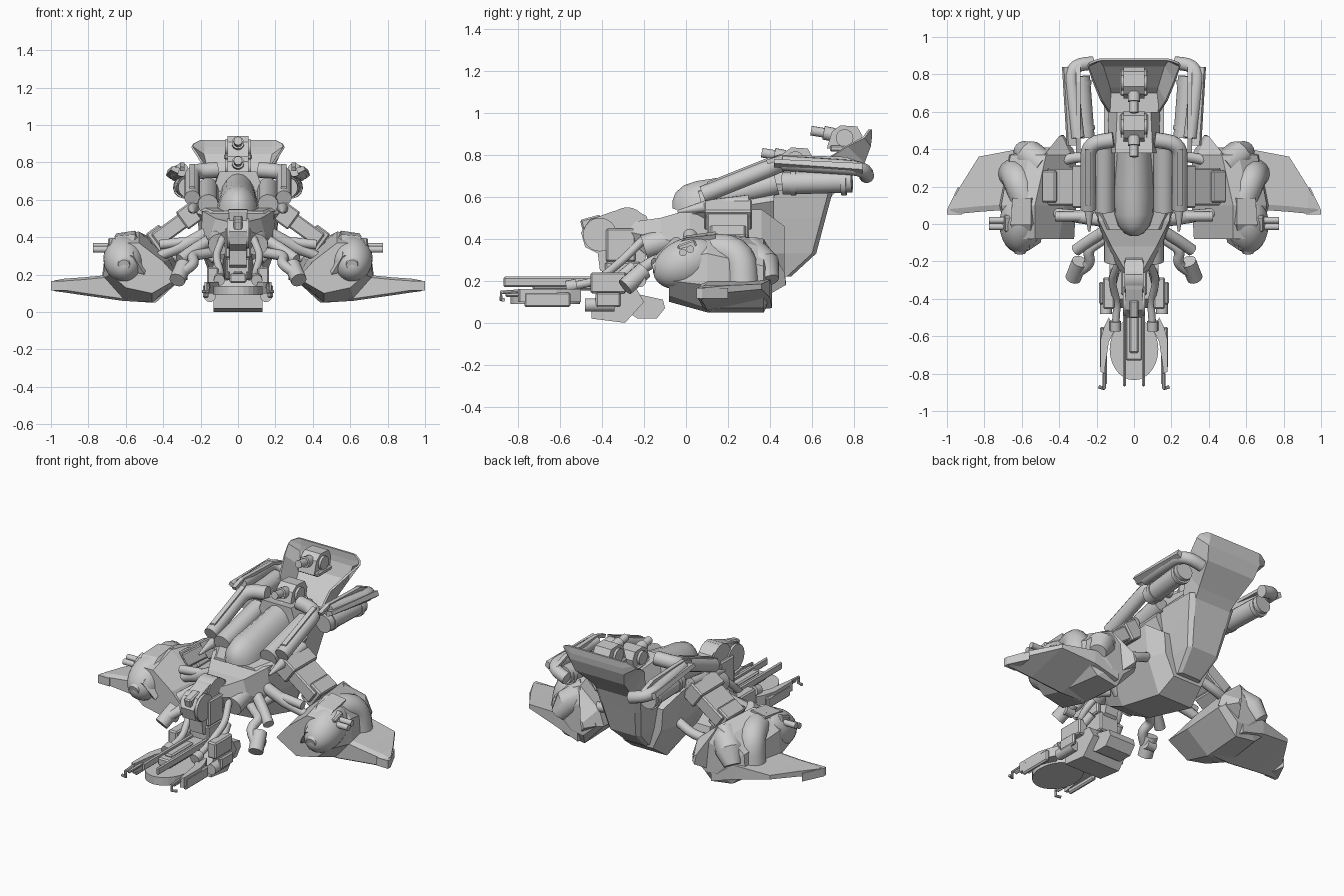
import bpy, bmesh, math
from mathutils import Vector as V, Quaternion, Matrix

if "Cube" in bpy.data.objects:
    bpy.data.objects.remove(bpy.data.objects["Cube"])

def finish(bm, name, mirror=False, smooth=True):
    bmesh.ops.recalc_face_normals(bm, faces=bm.faces)
    me = bpy.data.meshes.new(name)
    bm.to_mesh(me); bm.free()
    if smooth:
        me.shade_smooth()
        me.set_sharp_from_angle(angle=math.radians(32))
    ob = bpy.data.objects.new(name, me)
    bpy.context.collection.objects.link(ob)
    if mirror:
        ob.modifiers.new("mirror", 'MIRROR').use_axis = (True, False, False)
    return ob

def loft(name, rings, mirror=False, smooth=False, caps=True):
    bm = bmesh.new()
    vs = [[bm.verts.new(p) for p in r] for r in rings]
    n = len(vs[0])
    for a, b in zip(vs, vs[1:]):
        for i in range(n if caps else n - 1):
            j = (i + 1) % n
            bm.faces.new((a[i], a[j], b[j], b[i]))
    if caps:
        bm.faces.new(vs[0][::-1]); bm.faces.new(vs[-1])
    return finish(bm, name, mirror, smooth)

def sym(y, half):
    """symmetric cross-section at y from right-hand (x, z) points"""
    return [(x, y, z) for x, z in half] + [(-x, y, z) for x, z in half[::-1]]

def plate(name, prof, x0, x1, mirror=False, smooth=False):
    """(y, z) profile extruded in x"""
    return loft(name, [[(x, y, z) for y, z in prof] for x in (x0, x1)], mirror, smooth)

def slab(name, outline, z0, z1, mirror=False):
    """(x, y) outline extruded in z"""
    return loft(name, [[(x, y, z) for x, y in outline] for z in (z0, z1)], mirror)

def box(name, c, s, mirror=False, tilt=0, axis='X', bev=0.008):
    bm = bmesh.new()
    m = Matrix.Translation(c) @ Matrix.Rotation(math.radians(tilt), 4, axis) @ Matrix.Diagonal((*s, 1))
    bmesh.ops.create_cube(bm, size=1, matrix=m)
    if bev:
        bmesh.ops.bevel(bm, geom=bm.edges[:], offset=bev, segments=1, affect='EDGES')
    return finish(bm, name, mirror, False)

def ball(name, c, s, mirror=False, tilt=0):
    bm = bmesh.new()
    m = Matrix.Translation(c) @ Matrix.Rotation(math.radians(tilt), 4, 'X') @ Matrix.Diagonal((*s, 1))
    bmesh.ops.create_uvsphere(bm, u_segments=24, v_segments=14, radius=1, matrix=m)
    return finish(bm, name, mirror)

def tube(name, pts, r, mirror=False, bend=0, n=14):
    """swept round tube; bend rounds the corners; r may be one radius per point"""
    pts = [V(p) for p in pts]
    if bend:
        out = [pts[0]]
        for a, p, c in zip(pts, pts[1:], pts[2:]):
            s, e = p + (a - p).normalized() * bend, p + (c - p).normalized() * bend
            out += [s * (1-t)**2 + p * 2*t*(1-t) + e * t*t for t in (0, .2, .4, .6, .8, 1)]
        pts = out + [pts[-1]]
    rs = r if isinstance(r, (list, tuple)) else [r] * len(pts)
    rings, old, u = [], None, None
    for i, p in enumerate(pts):
        t = (pts[min(i+1, len(pts)-1)] - pts[max(i-1, 0)]).normalized()
        u = t.orthogonal().normalized() if old is None else old.rotation_difference(t) @ u
        old = t
        rings.append([p + Quaternion(t, 2*math.pi*k/n) @ u * rs[i] for k in range(n)])
    return loft(name, rings, mirror, True)

# central hull, with upper deck and domed cowl
loft("hull", [sym(-.26, [(.05, .38), (.07, .43), (.04, .48)]),
              sym(-.12, [(.08, .27), (.15, .4), (.12, .5)]),
              sym(.02, [(.10, .2), (.2, .38), (.19, .54)]),
              sym(.36, [(.12, .12), (.2, .33), (.22, .54)]),
              sym(.47, [(.10, .2), (.16, .33), (.17, .46)])])
loft("upper_deck", [sym(-.03, [(.13, .49), (.16, .51), (.13, .54)]),
                    sym(.1, [(.2, .49), (.23, .53), (.19, .56)]),
                    sym(.42, [(.15, .5), (.19, .58), (.15, .66)])])
def arch(y, w, z0, z1):
    return [(w*math.cos(math.pi*k/10), y, z0 + (z1-z0)*math.sin(math.pi*k/10)) for k in range(11)]
loft("cowl", [arch(-.065, .02, .545, .58), arch(-.05, .05, .54, .62), arch(-.01, .085, .54, .655),
              arch(.05, .105, .54, .675), arch(.15, .11, .54, .69), arch(.43, .10, .58, .75)], smooth=True)
loft("gun_deck", [sym(.38, [(.11, .58), (.13, .66), (.1, .75)]),
                  sym(.6, [(.12, .56), (.14, .66), (.09, .72)])])

# rear keel and raised tail shield
def keel(z, y0, y1, w):
    return [(-w, y0, z), (w, y0, z), (w, y1-.02, z), (w*.8, y1, z), (-w*.8, y1, z), (-w, y1-.02, z)]
loft("rear_keel", [keel(.22, .45, .5, .08), keel(.33, .44, .62, .11), keel(.5, .42, .665, .14),
                   keel(.63, .40, .70, .16)])
rows = [(.14, .60, .63, .605, .5), (.18, .66, .77, .735, .65), (.225, .77, .84, .85, .76), (.25, .85, .88, .88, .84), (.24, .865, .9, .885, .88)]
shield = loft("tail_shield", [[(-w, ye, ze), (-w*.75, yc, zc), (w*.75, yc, zc), (w, ye, ze)]
                              for w, ye, ze, yc, zc in rows] +
              [[(-.2, .88, .92), (-.18, .885, .92), (.18, .885, .92), (.2, .88, .92)]], caps=False)
shield.modifiers.new("thick", 'SOLIDIFY').thickness = .012

# two top turrets
for name, y, z in (("lower_turret", .52, .775), ("upper_turret", .755, .88)):
    plate(name, [(y-.085, z-.05), (y-.06, z+.03), (y-.02, z+.06), (y+.06, z+.055), (y+.085, z+.01), (y+.07, z-.06)], -.055, .055)
    tube(name + "_hub", [(-.07, y, z), (.07, y, z)], .042)
    box(name + "_base", (0, y, z-.05), (.15, .14, .03))
    tube(name + "_barrel", [(0, y-.05, z+.015), (0, y-.1, z+.025), (0, y-.1, z+.025), (0, y-.16, z+.035)], [.033, .033, .023, .023])

# tanks and pipes on the shoulders
tube("front_tank", [(.16, .07, .575), (.16, .43, .665)], .055, True)
tube("front_pipe", [(.245, .08, .61), (.245, .43, .75), (.11, .45, .76)], .042, True, .07)
plate("front_pipe_rib", [(.1, .6), (.1, .67), (.4, .79), (.4, .74)], .23, .26, True)
tube("pipe_spike", [(.24, -.04, .53), (.24, .1, .555), (.24, .3, .58)], [.006, .03, .03], True)
tube("rear_tank", [(.265, .46, .665), (.29, .79, .675)], .055, True)
for y in (.5, .74):
    x = .265 + (y - .46) * .075
    tube("rear_tank_band", [(x, y, .667), (x+.002, y+.025, .667)], .06, True)
tube("rear_pipe", [(.30, .46, .76), (.345, .85, .735), (.22, .86, .7)], .036, True, .09)
plate("pipe_rail", [(.38, .775), (.46, .8), (.76, .79), (.86, .755), (.87, .735), (.76, .77), (.46, .78), (.39, .755)], .285, .31, True)
loft("shoulder_rail", [[(.32, .42, .74), (.36, .42, .76), (.35, .42, .78), (.31, .42, .77)],
                       [(.36, .84, .71), (.385, .84, .73), (.375, .84, .76), (.35, .84, .75)]], True)

# arms joining hull and side pods
box("main_arm", (.32, .2, .47), (.3, .2, .085), True, 36, 'Y')
box("arm_collar", (.26, .2, .515), (.1, .23, .115), True, 36, 'Y')
box("arm_shoe", (.42, .2, .39), (.09, .17, .13), True, 36, 'Y')
tube("arm_ram", [(.17, .02, .42), (.3, .04, .35), (.42, .06, .3)], [.035, .035, .025], True)
tube("arm_hose", [(.12, .0, .28), (.24, .04, .38), (.42, .04, .36)], .026, True, .06)
tube("rear_arm_hose", [(.15, .34, .36), (.3, .36, .3), (.42, .33, .28)], .028, True, .05)

# side pods
pod = [(-.08, [(.32, .18), (.46, .10), (.6, .13), (.68, .2), (.68, .3), (.62, .37), (.53, .37), (.4, .27)]),
       (.1, [(.31, .17), (.46, .05), (.62, .07), (.72, .18), (.71, .33), (.62, .42), (.53, .43), (.37, .28)]),
       (.37, [(.31, .19), (.44, .05), (.58, .07), (.67, .15), (.66, .27), (.56, .36), (.47, .40), (.34, .29)]),
       (.41, [(.33, .2), (.42, .12), (.5, .13), (.55, .18), (.53, .24), (.49, .29), (.44, .31), (.36, .26)])]
loft("side_pod", [[(x, y, z) for x, z in p] for y, p in pod], True)
loft("pod_fin", [[(.31, .37, .2), (.45, .37, .12), (.48, .37, .4), (.34, .37, .29)],
                 [(.375, .475, .2), (.39, .475, .18), (.4, .47, .24), (.385, .47, .23)]], True)
ball("pod_nose", (.61, .0, .285), (.11, .165, .115), True, 25)
tube("pod_lens", [(.61, -.12, .26), (.61, -.155, .25)], [.045, .03], True)
loft("pod_hood", [[(.50, -.1, .2), (.56, -.14, .3), (.64, -.13, .31), (.58, -.08, .22)],
                  [(.47, .0, .3), (.55, .0, .415), (.66, .0, .405), (.6, .0, .28)],
                  [(.48, .14, .34), (.55, .14, .435), (.65, .14, .42), (.6, .14, .32)]], True)
box("pod_gun_mount", (.665, .01, .35), (.06, .09, .07), True, 20)
for y, z in ((-.015, .335), (.02, .35)):
    tube("pod_gun", [(.66, y, z), (.775, y, z)], .018, True)
tube("pod_elbow", [(.58, .12, .345), (.63, .26, .345), (.65, .27, .17)], .078, True, .1, 16)
tube("pod_intake", [(.47, .3, .34), (.56, .37, .27), (.6, .395, .2)], [.08, .08, .05], True)

# wings
def wing(x, y0, y1, zb, zt, rise):
    return [(x, y0, zb+.012), (x, y0+.02, zb), (x, y1, zb+rise), (x, y1, zt), (x, y0+.03, zt), (x, y0, zt-.012)]
loft("wing", [wing(.46, .1, .41, .05, .22, .02), wing(.62, .08, .4, .06, .205, .06),
              wing(.83, .065, .36, .09, .185, .07), wing(.93, .055, .2, .105, .178, .04), wing(.985, .05, .1, .112, .168, .01)], True)
slab("wing_tip", [(.92, .05), (1, .05), (1, .075), (.94, .2)], .115, .165, True)

# front sensor head and neck
plate("head", [(-.46, .49), (-.5, .43), (-.48, .36), (-.42, .33), (-.41, .25), (-.3, .2), (-.2, .28), (-.16, .44), (-.19, .51), (-.27, .55), (-.35, .53)], -.045, .045)
tube("head_drum", [(-.06, -.41, .42), (.06, -.41, .42)], .08, n=24)
tube("head_crown", [(-.052, -.28, .46), (.052, -.28, .46)], .09, n=24)
box("head_cheek", (.055, -.31, .37), (.03, .14, .16), True)
box("head_visor", (0, -.44, .44), (.05, .1, .13), tilt=15)
box("neck", (0, -.3, .23), (.13, .17, .12))
tube("neck_tank", [(.1, -.2, .36), (.1, .0, .42)], .06, True)
tube("neck_hose", [(.08, -.2, .4), (.12, -.3, .3), (.09, -.42, .2), (.1, -.56, .17)], .02, True, .05)
tube("neck_hose_end", [(.1, -.52, .18), (.1, -.57, .17)], .03, True)

# forked steps beside the neck
tube("lower_foot_pipe", [(.13, -.06, .32), (.25, -.14, .3), (.23, -.21, .26), (.33, -.28, .19)], .028, True, .04)
tube("foot", [(.29, -.2, .25), (.325, -.29, .17)], .043, True)
tube("upper_foot_pipe", [(.16, -.04, .38), (.24, -.09, .33), (.31, -.14, .28)], .032, True, .03)
tube("pedal", [(.27, -.22, .2), (.33, -.22, .2)], .03, True)

# chin platform with round blade
disc = [(.13*math.cos(a), -.67 + .165*math.sin(a)) for a in [math.pi*2*k/28 for k in range(28)]]
slab("chin_disc", disc, .09, .14)
box("chin_spine", (0, -.5, .18), (.09, .46, .05))
box("chin_slot", (0, -.58, .21), (.05, .22, .02))
box("chin_rail", (.05, -.57, .195), (.016, .6, .05), True)
plate("chin_block", [(-.45, .02), (-.45, .09), (-.4, .17), (-.24, .17), (-.2, .1), (-.29, .0)], -.13, .13)
plate("chin_rear", [(-.29, .06), (-.29, .15), (-.11, .11), (-.1, .07), (-.14, .02), (-.23, .02)], -.09, .09)
box("chin_side_block", (.135, -.37, .19), (.06, .17, .1), True)
tube("chin_side_drum", [(.15, -.48, .085), (.15, -.34, .085)], .032, True)
box("chin_side_clip", (.175, -.37, .11), (.025, .12, .07), True)
tube("chin_ram", [(.1, -.25, .27), (.13, -.36, .18)], .025, True)

# pincers flanking the blade
slab("pincer", [(.135, -.5), (.16, -.55), (.18, -.62), (.18, -.79), (.16, -.8), (.145, -.7), (.135, -.63), (.1, -.56)], .1, .16, True)
box("pincer_plate", (.17, -.66, .11), (.025, .22, .07), True)
box("pincer_arm", (.155, -.77, .135), (.02, .18, .025), True)
tube("pincer_hook", [(.16, -.8, .15), (.16, -.88, .145), (.16, -.88, .11), (.19, -.87, .11)], .009, True, n=8)
